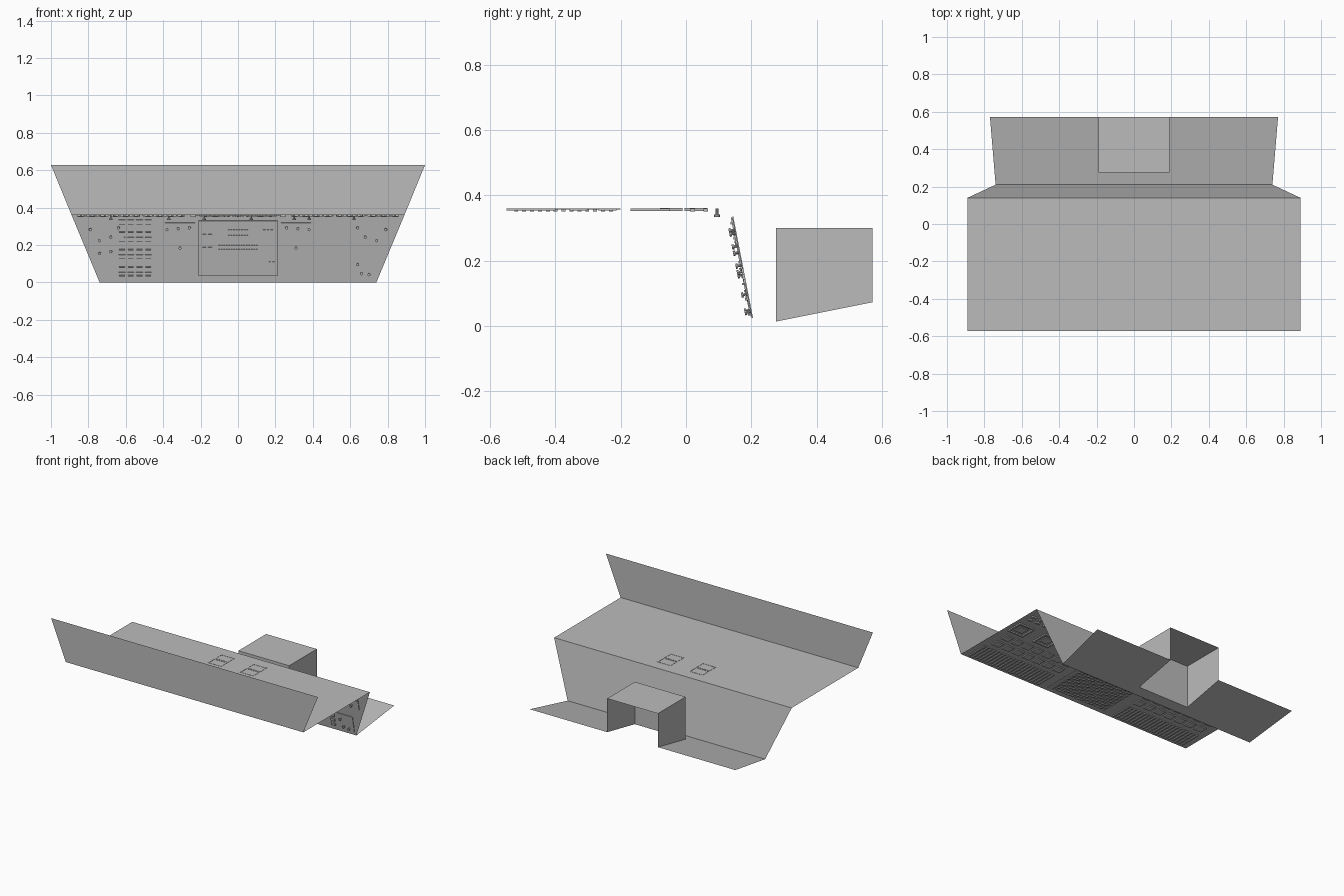
import bpy, bmesh
from mathutils import Matrix, Vector

if "Cube" in bpy.data.objects:
    bpy.data.objects.remove(bpy.data.objects["Cube"])

grey = bpy.data.materials.new("panel grey")
grey.diffuse_color = (0.5, 0.5, 0.5, 1)
grey.use_nodes = True
grey.node_tree.nodes["Principled BSDF"].inputs["Base Color"].default_value = grey.diffuse_color

ZT = 0.36                      # height of the overhead sheet
YF, YR, YB, YE = -0.572, 0.14, 0.21, 0.572


def finish(bm, name):
    me = bpy.data.meshes.new(name)
    bm.to_mesh(me)
    bm.free()
    me.materials.append(grey)
    ob = bpy.data.objects.new(name, me)
    bpy.context.collection.objects.link(ob)
    return ob


def sheet(name, polys):
    bm = bmesh.new()
    for p in polys:
        bm.faces.new([bm.verts.new(v) for v in p])
    bmesh.ops.remove_doubles(bm, verts=bm.verts, dist=1e-5)
    return finish(bm, name)


def strip(name, a, b):
    """Flat symmetrical sheet between two cross edges (half width, y, z)."""
    return sheet(name, [[(-a[0], a[1], a[2]), (a[0], a[1], a[2]),
                         (b[0], b[1], b[2]), (-b[0], b[1], b[2])]])


# Folded main sheets
strip("upper_front_flap", (0.89, YF, ZT), (1.0, YF, 0.628))
strip("overhead_sheet", (0.89, YF, ZT), (0.89, YR, ZT))
strip("instrument_sheet", (0.74, YB, 0), (0.89, YR, ZT))


# Sloping rear ledge, notched around the housing
def ledge_z(y):
    return (y - YB) * 0.2


def ledge_x(y):
    return 0.74 + 0.03 * (y - YB) / (YE - YB)


HX, HY, HZ = 0.19, 0.276, 0.30
ledge = [[(-ledge_x(YB), YB, 0), (ledge_x(YB), YB, 0),
          (ledge_x(HY), HY, ledge_z(HY)), (HX, HY, ledge_z(HY)),
          (-HX, HY, ledge_z(HY)), (-ledge_x(HY), HY, ledge_z(HY))]]
for s in (1, -1):
    wing = [(s * HX, HY, ledge_z(HY)), (s * ledge_x(HY), HY, ledge_z(HY)),
            (s * ledge_x(YE), YE, ledge_z(YE)), (s * HX, YE, ledge_z(YE))]
    ledge.append(wing[::s])
sheet("rear_ledge", ledge)

# Housing: top, front and sides, open at the back and below
housing = [[(-HX, HY, HZ), (HX, HY, HZ), (HX, YE, HZ), (-HX, YE, HZ)],
           [(-HX, HY, ledge_z(HY)), (HX, HY, ledge_z(HY)), (HX, HY, HZ), (-HX, HY, HZ)]]
for s in (1, -1):
    side = [(s * HX, HY, ledge_z(HY)), (s * HX, YE, ledge_z(YE)),
            (s * HX, YE, HZ), (s * HX, HY, HZ)]
    housing.append(side[::s])
sheet("rear_housing", housing)


class Board:
    """Collects small fittings on a plane with axes u, v and outward n."""

    def __init__(self, origin, v):
        u, v = Vector((1, 0, 0)), Vector(v).normalized()
        self.m = Matrix.Translation(origin) @ Matrix((u, v, u.cross(v))).transposed().to_4x4()
        self.bm = bmesh.new()

    def box(self, x, v, w, h, d, base=0.0):
        bmesh.ops.create_cube(self.bm, size=1, matrix=self.m
                              @ Matrix.Translation((x, v, base + d / 2))
                              @ Matrix.Diagonal((w, h, d, 1)))

    def grid(self, x0, x1, nx, v0, v1, nv, w, h, d, base=0.0):
        for i in range(nx):
            for j in range(nv):
                self.box(x0 + (x1 - x0) * i / max(nx - 1, 1),
                         v0 + (v1 - v0) * j / max(nv - 1, 1), w, h, d, base)

    def frame(self, x, v, w, h, t, d, base=0.0):
        for s in (1, -1):
            self.box(x + s * (w - t) / 2, v, t, h, d, base)
            self.box(x, v + s * (h - t) / 2, w - 2 * t, t, d, base)

    def knob(self, x, v, r=0.008, d=0.022):
        for rad, z0, z1 in ((r * 0.5, 0, d * 0.7), (r, d * 0.7, d)):
            bmesh.ops.create_cone(self.bm, cap_ends=True, segments=8, radius1=rad,
                                  radius2=rad, depth=z1 - z0, matrix=self.m
                                  @ Matrix.Translation((x, v, (z0 + z1) / 2)))


slope = (0, YR - YB, ZT)

# Centre instrument plate with rows of small switches
b = Board((0, YB, 0), slope)
b.box(0, 0.186, 0.42, 0.30, 0.005)
b.frame(0, 0.186, 0.42, 0.30, 0.006, 0.008)
b.grid(-0.10, 0.10, 16, 0.155, 0.20, 3, 0.009, 0.008, 0.006, 0.005)
for v in (0.09, 0.255, 0.285):
    b.grid(-0.05, 0.05, 8, v, v, 1, 0.009, 0.007, 0.006, 0.005)
b.grid(0.14, 0.18, 3, 0.265, 0.285, 2, 0.012, 0.006, 0.006, 0.005)
b.grid(-0.18, -0.15, 2, 0.19, 0.26, 2, 0.02, 0.006, 0.006, 0.005)
b.grid(0.17, 0.19, 2, 0.11, 0.11, 1, 0.01, 0.008, 0.006, 0.005)
finish(b.bm, "centre_instrument_plate")

# Switch banks either side of the centre plate
b = Board((0, YB, 0), slope)
b.grid(-0.62, -0.48, 4, 0.045, 0.33, 7, 0.036, 0.022, 0.006)
b.grid(-0.62, -0.48, 4, 0.037, 0.322, 7, 0.03, 0.006, 0.007, 0.006)
b.grid(0.575, 0.575, 1, 0.04, 0.17, 5, 0.032, 0.018, 0.007)
for s in (1, -1):
    b.grid(s * 0.26, s * 0.39, 4, 0.075, 0.075, 1, 0.026, 0.085, 0.004)
    b.grid(s * 0.26, s * 0.38, 3, 0.19, 0.19, 1, 0.034, 0.06, 0.004)
    b.box(s * 0.31, 0.295, 0.16, 0.06, 0.004)
    b.box(s * 0.70, 0.27, 0.18, 0.13, 0.004)
b.box(0.67, 0.08, 0.12, 0.11, 0.004)
finish(b.bm, "switch_banks")

# Knobs on the instrument sheet
b = Board((0, YB, 0), slope)
for s in (1, -1):
    for x, v in ((0.26, 0.30), (0.32, 0.295), (0.38, 0.29), (0.31, 0.19),
                 (0.64, 0.30), (0.68, 0.25), (0.74, 0.23), (0.79, 0.29)):
        b.knob(s * x, v)
for x, v in ((0.64, 0.10), (0.66, 0.05), (0.70, 0.045), (-0.68, 0.17), (-0.74, 0.16)):
    b.knob(x, v)
finish(b.bm, "instrument_knobs")

# Underside of the overhead sheet (v runs towards the front)
b = Board((0, 0, ZT), (0, -1, 0))
b.box(0, 0.37, 0.46, 0.34, 0.003)
b.grid(-0.20, 0.20, 17, 0.23, 0.52, 13, 0.012, 0.012, 0.006, 0.003)
finish(b.bm, "breaker_array")

b = Board((0, 0, ZT), (0, -1, 0))
for s in (1, -1):
    b.grid(s * 0.30, s * 0.84, 22, 0.475, 0.475, 1, 0.012, 0.15, 0.006)
    b.grid(s * 0.32, s * 0.80, 7, 0.24, 0.33, 2, 0.055, 0.055, 0.007)
    for x in (0.40, 0.60, 0.80):
        b.frame(s * x, 0.11, 0.12, 0.12, 0.012, 0.008)
        b.box(s * x, 0.11, 0.06, 0.06, 0.005)
finish(b.bm, "overhead_fittings")

b = Board((0, 0, ZT), (0, -1, 0))
for x in (-0.68, -0.37, -0.18, 0.07, 0.30, 0.38, 0.62):
    b.knob(x, -0.095, 0.009, 0.026)
b.grid(-0.84, 0.84, 29, -0.06, -0.02, 2, 0.03, 0.014, 0.01)
finish(b.bm, "overhead_knobs")

# Two hatch frames that just break through the top of the overhead sheet
b = Board((0, 0, ZT), (0, -1, 0))
for x in (-0.12, 0.12):
    for v in (-0.03, 0.045):
        b.frame(x, v, 0.10, 0.07, 0.006, 0.01, -0.0015)
finish(b.bm, "hatch_frames")
